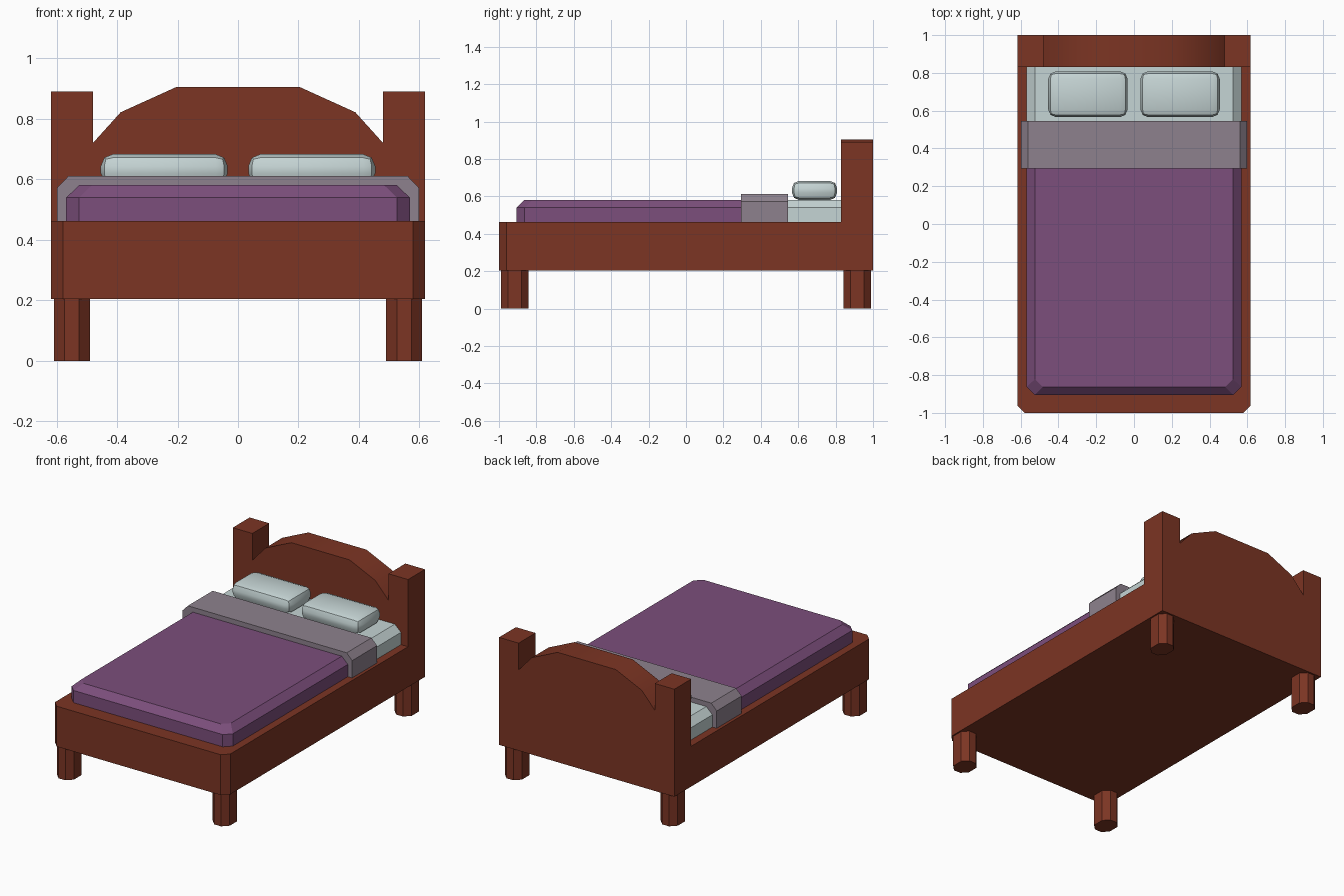
import bpy, bmesh, math

if "Cube" in bpy.data.objects:
    bpy.data.objects.remove(bpy.data.objects["Cube"])


def material(name, rgb):
    m = bpy.data.materials.new(name)
    m.diffuse_color = (*rgb, 1)
    m.use_nodes = True
    m.node_tree.nodes["Principled BSDF"].inputs["Base Color"].default_value = m.diffuse_color
    return m


WOOD = material("red brown wood", (0.2, 0.035, 0.017))
PURPLE = material("purple blanket", (0.2, 0.077, 0.2))
MAUVE = material("grey mauve fold", (0.27, 0.222, 0.267))
WHITE = material("pale linen", (0.56, 0.66, 0.66))


def finish(name, bm, mat, smooth=False):
    bmesh.ops.recalc_face_normals(bm, faces=bm.faces[:])
    me = bpy.data.meshes.new(name)
    bm.to_mesh(me)
    bm.free()
    me.materials.append(mat)
    ob = bpy.data.objects.new(name, me)
    bpy.context.collection.objects.link(ob)
    if smooth:
        bpy.ops.object.select_all(action='DESELECT')
        ob.select_set(True)
        bpy.context.view_layer.objects.active = ob
        bpy.ops.object.shade_smooth_by_angle(angle=math.radians(30))
    return ob


def loft(name, rings, mat, smooth=False):
    """Skin equal-length closed rings of 3D points and cap both ends."""
    bm = bmesh.new()
    vs = [[bm.verts.new(p) for p in r] for r in rings]
    n = len(vs[0])
    for a, b in zip(vs, vs[1:]):
        for i in range(n):
            j = (i + 1) % n
            bm.faces.new((a[i], a[j], b[j], b[i]))
    bm.faces.new(vs[0])
    bm.faces.new(vs[-1])
    return finish(name, bm, mat, smooth)


def along_y(name, half, y0, y1, mat, smooth=False):
    """Extrude a profile, given as its right half from the bottom up, along y."""
    prof = half + [(-x, z) for x, z in reversed(half)]
    return loft(name, [[(x, y, z) for x, z in prof] for y in (y0, y1)], mat, smooth)


def front_cut(w, y0, y1, c, z):
    """Rectangle outline with its two front corners cut off."""
    return [(w, y1, z), (-w, y1, z), (-w, y0 + c, z), (-w + c, y0, z),
            (w - c, y0, z), (w, y0 + c, z)]


# Frame box
loft("bed_frame", [front_cut(0.618, -1, 0.83, 0.04, z) for z in (0.205, 0.462)], WOOD)

# Headboard with square posts and arched panel
along_y("headboard", [(0.618, 0.205), (0.618, 0.89), (0.48, 0.89), (0.48, 0.72),
                      (0.388, 0.822), (0.205, 0.905)], 0.83, 1.0, WOOD, True)

# Legs: rectangles with cut corners
for sx, side in ((-1, "left"), (1, "right")):
    for sy, end in ((-1, "front"), (1, "back")):
        a, b, c = 0.06, 0.073, 0.036
        o = [(a, b - c), (a - c, b), (c - a, b), (-a, b - c),
             (-a, c - b), (c - a, -b), (a - c, -b), (a, c - b)]
        loft(f"{end}_{side}_leg", [[(sx * 0.549 + x, sy * 0.916 + y, z) for x, y in o]
                                   for z in (0, 0.21)], WOOD)

# Mattress end, folded blanket band
along_y("mattress", [(0.568, 0.46), (0.568, 0.54), (0.525, 0.581)], 0.42, 0.832, WHITE)
along_y("blanket_fold", [(0.598, 0.46), (0.598, 0.572), (0.56, 0.612)], 0.295, 0.545, MAUVE)

# Blanket with sloped upper rim
loft("blanket", [front_cut(0.568, -0.905, 0.42, 0.042, 0.46),
                 front_cut(0.568, -0.905, 0.42, 0.042, 0.54),
                 front_cut(0.525, -0.864, 0.42, 0.042, 0.581)], PURPLE)

# Pillows
for sx, side in ((-1, "left"), (1, "right")):
    bm = bmesh.new()
    bmesh.ops.create_cube(bm, size=1)
    for v in bm.verts:
        v.co.x *= 0.42
        v.co.y *= 0.242
        v.co.z *= 0.103
    bmesh.ops.bevel(bm, geom=bm.edges[:], offset=0.04, segments=2, profile=0.5,
                    affect='EDGES')
    ob = finish(f"{side}_pillow", bm, WHITE, True)
    ob.location = (sx * 0.244, 0.687, 0.632)
